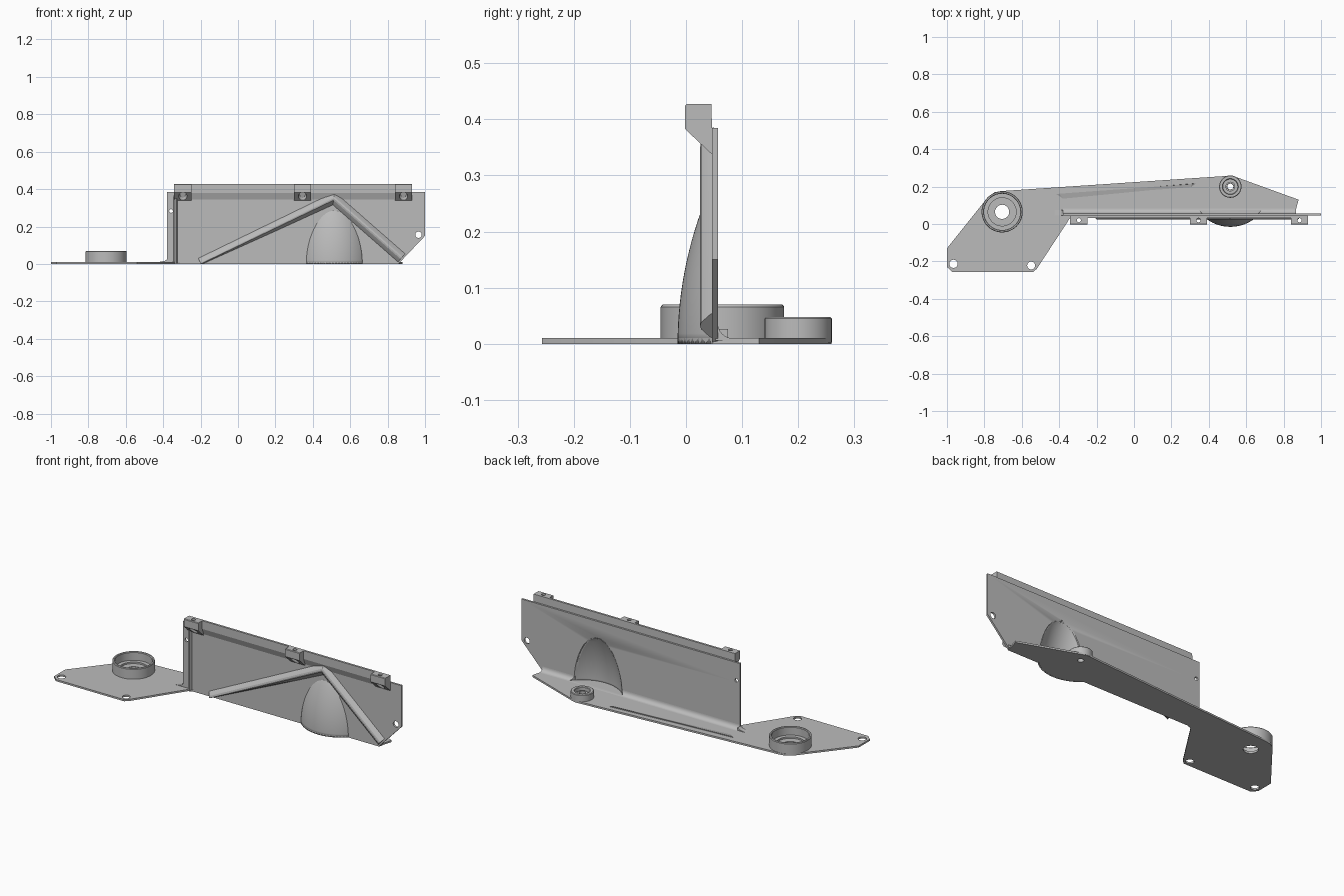
import bpy, bmesh, math
from mathutils import Vector

if "Cube" in bpy.data.objects:
    bpy.data.objects.remove(bpy.data.objects["Cube"])

grey = bpy.data.materials.new("plain grey")
grey.use_nodes = True
grey.diffuse_color = (0.5, 0.5, 0.5, 1)
grey.node_tree.nodes["Principled BSDF"].inputs["Base Color"].default_value = (0.5, 0.5, 0.5, 1)


def finish(name, bm):
    bmesh.ops.recalc_face_normals(bm, faces=bm.faces)
    mesh = bpy.data.meshes.new(name)
    bm.to_mesh(mesh)
    bm.free()
    mesh.materials.append(grey)
    obj = bpy.data.objects.new(name, mesh)
    bpy.context.collection.objects.link(obj)
    return obj


def select(obj):
    bpy.ops.object.select_all(action='DESELECT')
    obj.select_set(True)
    bpy.context.view_layer.objects.active = obj


def smooth(obj, angle=30):
    select(obj)
    bpy.ops.object.shade_smooth_by_angle(angle=math.radians(angle))


def loft(name, sections, cap=True, closed=True):
    """Bridge a list of equally long point rings."""
    bm = bmesh.new()
    rings = [[bm.verts.new(p) for p in s] for s in sections]
    n = len(rings[0])
    for a, b in zip(rings, rings[1:]):
        for i in range(n if closed else n - 1):
            j = (i + 1) % n
            bm.faces.new((a[i], a[j], b[j], b[i]))
    if cap:
        bm.faces.new(rings[0])
        bm.faces.new(rings[-1])
    return finish(name, bm)


def prism(name, pts, axis, lo, hi):
    """Extrude a 2D outline along an axis."""
    place = {'x': lambda p, d: (d, p[0], p[1]),
             'y': lambda p, d: (p[0], d, p[1]),
             'z': lambda p, d: (p[0], p[1], d)}[axis]
    return loft(name, [[place(p, d) for p in pts] for d in (lo, hi)])


def circle(cx, cy, r, n=32):
    return [(cx + r * math.cos(math.tau * i / n), cy + r * math.sin(math.tau * i / n)) for i in range(n)]


def lathe(name, cx, cy, profile, n=48, cap=True):
    return loft(name, [[(x, y, z) for x, y in circle(cx, cy, r, n)] for r, z in profile], cap)


def cut(obj, cutter, keep=False):
    mod = obj.modifiers.new("cut", 'BOOLEAN')
    mod.operation = 'DIFFERENCE'
    mod.solver = 'EXACT'
    mod.object = cutter
    cutter.hide_render = True
    select(obj)
    bpy.ops.object.modifier_apply(modifier=mod.name)
    if not keep:
        bpy.data.objects.remove(cutter)


def hole(obj, axis, a, b, r, lo, hi):
    cut(obj, prism("hole_cutter", circle(a, b, r), axis, lo, hi))


FRONT, BACK = 0.046, 0.057          # wall faces
PLATE = 0.01                        # base plate thickness
BX, BY = 0.515, 0.2                 # small boss and bulge axis
RX, RY = -0.705, 0.065              # large ring axis


def bulge_radius(z):
    return 0.215 - 0.75 * z * z


# Base plate, with the rounded foot of the bulge in its front edge
half = math.acos((BY - FRONT) / bulge_radius(0))
foot = []
for i in range(21):
    t = -half + 2 * half * i / 20
    foot.append((BX + bulge_radius(0) * math.sin(t), BY - bulge_radius(0) * math.cos(t)))
outline = [(-1, -0.13), (-1, -0.23), (-0.97, -0.257), (-0.54, -0.257), (-0.52, -0.24),
           (-0.34, 0.035), (-0.31, FRONT)] + foot + [
           (0.86, FRONT), (0.865, 0.075), (0.88, 0.13), (0.535, 0.255), (0.515, 0.259),
           (0.48, 0.256), (-0.71, 0.176), (-0.745, 0.17), (-0.78, 0.145)]
base = prism("base_plate", outline, 'z', 0, PLATE)
for x, y, r in ((-0.965, -0.213, 0.022), (-0.55, -0.222, 0.021), (RX, RY, 0.038), (BX, BY, 0.016)):
    hole(base, 'z', x, y, r, -0.1, 0.1)

# Shallow stiffening bead on the base plate
loft("base_bead", [[(-0.42, 0.158, PLATE - 0.002), (-0.4, 0.162, 0.015), (-0.37, 0.125, PLATE - 0.002)],
                   [(0.34, 0.218, PLATE - 0.002), (0.31, 0.214, 0.015), (0.3, 0.19, PLATE - 0.002)]])

# Upright wall, opened behind the bulge
wall = prism("upright_wall", [(-0.38, 0.003), (-0.38, 0.385), (1, 0.385), (1, 0.15), (0.86, 0.003)],
             'y', FRONT, BACK)
hole(wall, 'y', 0.965, 0.156, 0.017, 0, 0.1)
hole(wall, 'y', -0.358, 0.283, 0.01, 0, 0.1)

# Rounded inside bend between the wall and the base
R = 0.026
bend = [(BACK - 0.004, PLATE - 0.004), (BACK - 0.004, PLATE + R)]
for i in range(9):
    t = math.pi / 2 * i / 8
    bend.append((BACK + R - R * math.cos(t), PLATE + R - R * math.sin(t)))
bend.append((BACK + R, PLATE - 0.004))
fillet = prism("wall_bend", bend, 'x', -0.379, 0.866)

levels = [0.293 * i / 16 for i in range(17)]
cutter = lathe("bulge_cutter", BX, BY,
               [(bulge_radius(z) - 0.006, z) for z in [PLATE + 0.001] + levels[1:]], 96)
cut(wall, cutter, keep=True)
cut(fillet, cutter)
smooth(fillet)
smooth(wall)

# Hollow bulge that gives clearance around the small boss
rows = []
for z in levels:
    r = bulge_radius(z)
    a = math.acos(min(1, (BY - FRONT - 0.003) / r))
    rows.append([(BX + (r - 0.003) * math.sin(t), BY - (r - 0.003) * math.cos(t), z)
                 for t in (-a + 2 * a * i / 32 for i in range(33))])
bulge = loft("bulge_shell", rows, cap=False, closed=False)
shell = bulge.modifiers.new("thickness", 'SOLIDIFY')
shell.thickness = 0.006
shell.offset = 0
smooth(bulge, 50)

# Bent diagonal rib on the front of the wall
path = [Vector((-0.2, 0.004)), Vector((0.512, 0.35)), Vector((0.875, 0.032))]
legs = [(b - a).normalized() for a, b in zip(path, path[1:])]
normals = [Vector((-d.y, d.x)) for d in legs]
miter = (normals[0] + normals[1]) / (1 + normals[0].dot(normals[1]))
sections = []
for p, n in zip(path, (normals[0], miter, normals[1])):
    ring = []
    for s, y in ((0.031, FRONT + 0.003), (0.026, FRONT - 0.004), (0.008, 0.027), (0, 0.025),
                 (-0.008, 0.027), (-0.026, FRONT - 0.004), (-0.031, FRONT + 0.003)):
        q = p + n * s
        ring.append((q.x, y, max(q.y, 0.001)))
    sections.append(ring)
smooth(loft("diagonal_rib", sections), 25)

# Vertical edge rib and small corner gusset at the wall's right end
prism("edge_rib", [(-0.345, FRONT + 0.002), (-0.337, 0.032), (-0.328, 0.032), (-0.322, FRONT + 0.002)],
      'z', 0.005, 0.36)
prism("corner_gusset", [(-0.44, PLATE - 0.003), (-0.379, PLATE - 0.003), (-0.379, 0.026), (-0.39, 0.017)],
      'y', FRONT, 0.075)

# Top rail with three screw tabs
prism("top_rail", [(0.033, 0.427), (0.045, 0.427), (FRONT + 0.002, 0.34), (0.033, 0.38)], 'x', -0.34, 0.93)
for label, x in (("right", -0.295), ("middle", 0.345), ("left", 0.885)):
    tab = prism("screw_tab_" + label,
                [(-0.002, 0.424), (0.001, 0.427), (0.045, 0.427), (FRONT + 0.002, 0.336), (-0.002, 0.383)],
                'x', x - 0.046, x + 0.046)
    hole(tab, 'z', x, 0.02, 0.011, 0.3, 0.5)
    hole(tab, 'z', x, 0.021, 0.022, 0.3, 0.4)
    smooth(tab)

# Large bearing ring and small boss, both open through the plate
ring = lathe("bearing_ring", RX, RY,
             [(0.039, 0.002), (0.11, 0.002), (0.11, 0.066), (0.107, 0.07), (0.1, 0.07), (0.097, 0.066),
              (0.097, 0.022), (0.075, 0.022), (0.075, 0.013), (0.039, 0.013), (0.039, 0.002)], 48, False)
boss = lathe("small_boss", BX, BY,
             [(0.017, 0.002), (0.06, 0.002), (0.06, 0.045), (0.057, 0.048), (0.043, 0.048), (0.04, 0.045),
              (0.04, 0.025), (0.026, 0.025), (0.026, 0.035), (0.017, 0.035), (0.017, 0.002)], 40, False)
for part in (ring, boss):
    smooth(part)
smooth(base, 20)
